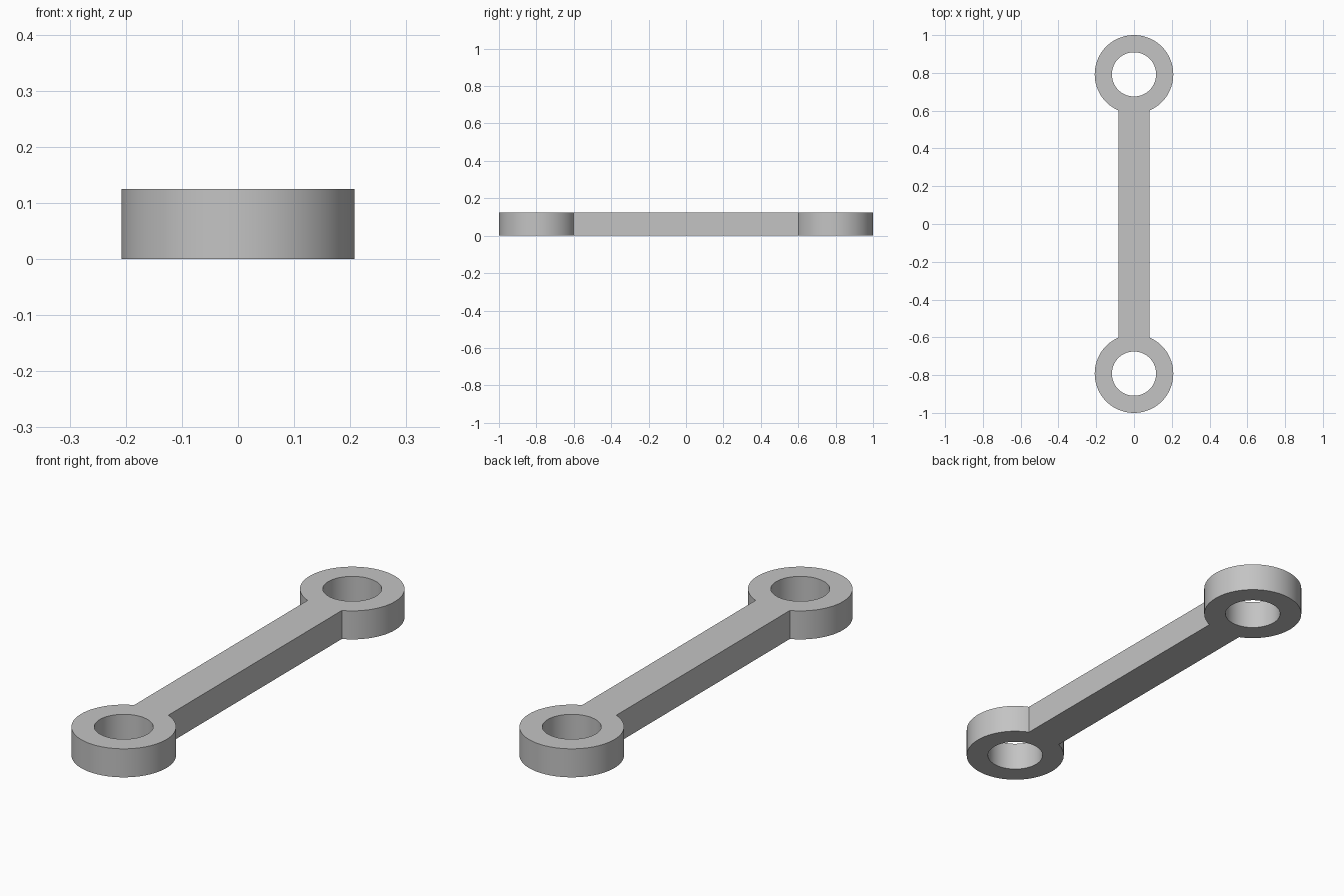
import bpy
import bmesh
from math import asin, sin, cos, pi

default = bpy.data.objects.get("Cube")
if default:
    bpy.data.objects.remove(default, do_unlink=True)

OUTER = 0.208       # eye radius
HOLE = 0.117        # bore radius
CENTRE = 1 - OUTER  # eye distance from the middle
HALF_BAR = 0.083    # half the bar width
HEIGHT = 0.125
JOINT_STEPS, RIM_STEPS = 10, 70

# Angles measured from the direction of the bar, with vertices on the bar corners
joint = asin(HALF_BAR / OUTER)
joint_angles = [-joint + 2 * joint * i / JOINT_STEPS for i in range(JOINT_STEPS + 1)]
rim_angles = [joint + 2 * (pi - joint) * i / RIM_STEPS for i in range(1, RIM_STEPS)]
angles = joint_angles + rim_angles

bm = bmesh.new()


def circle(radius, side):
    return [bm.verts.new((radius * sin(a), side * (CENTRE - radius * cos(a)), HEIGHT / 2))
            for a in angles]


# Flat eye rings at both ends
arcs = []
for side in (1, -1):
    rim, bore = circle(OUTER, side), circle(HOLE, side)
    for i in range(len(angles)):
        j = (i + 1) % len(angles)
        bm.faces.new((rim[i], rim[j], bore[j], bore[i]))
    arcs.append(rim[:JOINT_STEPS + 1])

# Bar between the two eyes
bm.faces.new(arcs[0] + arcs[1][::-1])
bmesh.ops.recalc_face_normals(bm, faces=bm.faces)

mesh = bpy.data.meshes.new("connecting_link")
bm.to_mesh(mesh)
bm.free()
link = bpy.data.objects.new("connecting_link", mesh)
bpy.context.collection.objects.link(link)
bpy.ops.object.select_all(action="DESELECT")
link.select_set(True)
bpy.context.view_layer.objects.active = link

# Thicken the flat outline
thick = link.modifiers.new("thickness", "SOLIDIFY")
thick.thickness = HEIGHT
thick.offset = 0
bpy.ops.object.modifier_apply(modifier=thick.name)
bpy.ops.object.shade_smooth_by_angle(angle=pi / 6)

# Plain grey metal
grey = bpy.data.materials.new("light_grey")
grey.use_nodes = True
colour = (0.55, 0.55, 0.55, 1)
grey.diffuse_color = colour
grey.node_tree.nodes["Principled BSDF"].inputs["Base Color"].default_value = colour
link.data.materials.append(grey)
